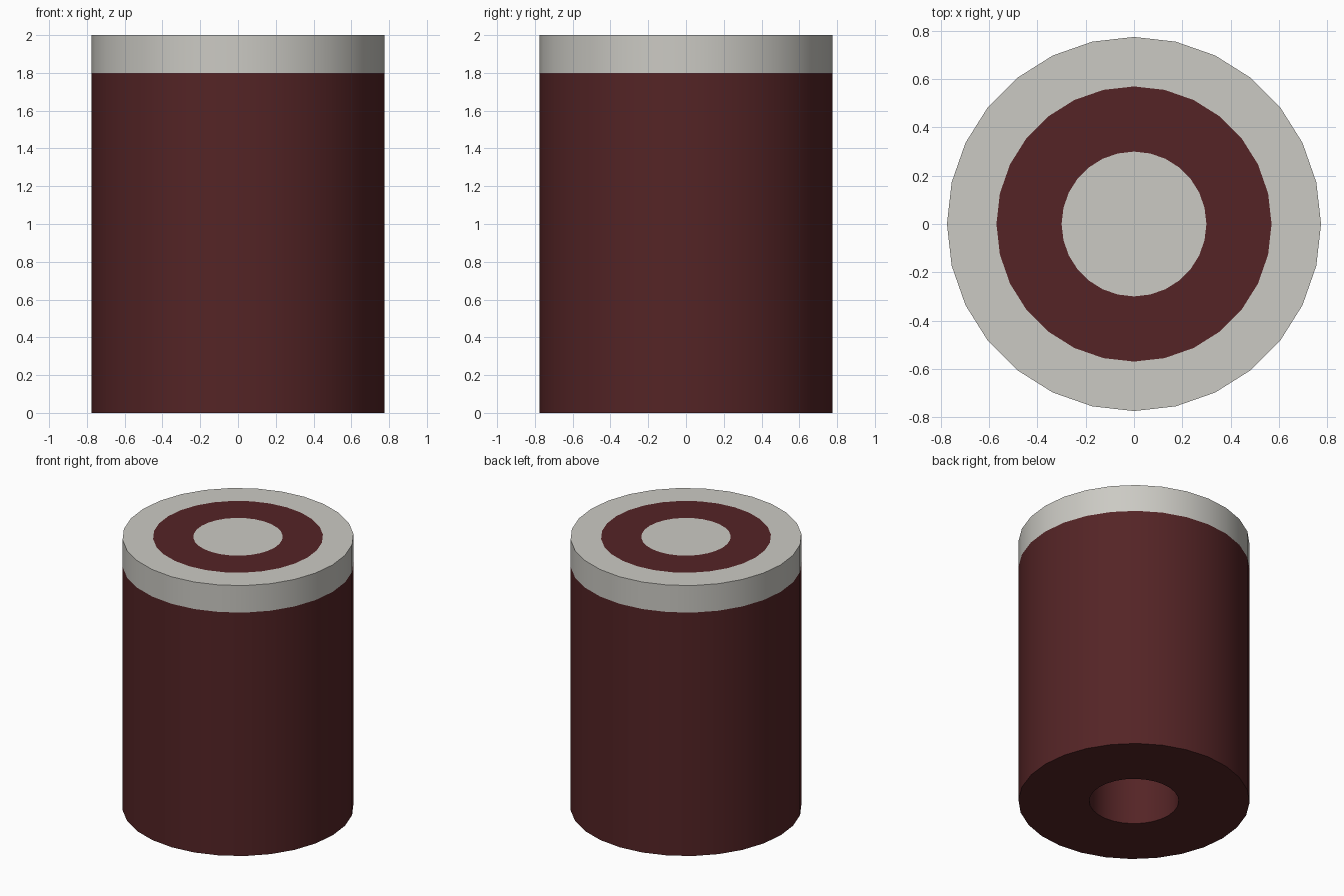
import bpy, bmesh, math

if "Cube" in bpy.data.objects:
    bpy.data.objects.remove(bpy.data.objects["Cube"])

SIDES = 28


def material(name, rgb):
    m = bpy.data.materials.new(name)
    m.diffuse_color = (*rgb, 1)
    m.use_nodes = True
    m.node_tree.nodes["Principled BSDF"].inputs["Base Color"].default_value = m.diffuse_color
    return m


RED, GREY = 0, 1
mats = [material("dark_red", (0.089, 0.0176, 0.0190)),
        material("warm_grey", (0.60, 0.59, 0.55))]


def lathe(name, profile, colours):
    """Turn a (radius, z) profile about z; one colour per profile segment."""
    bm = bmesh.new()
    rings = []
    for r, z in profile:
        n = SIDES if r > 0 else 1
        rings.append([bm.verts.new((r * math.cos(math.tau * i / SIDES),
                                    r * math.sin(math.tau * i / SIDES), z))
                      for i in range(n)])
    for a, b, colour in zip(rings, rings[1:], colours):
        for i in range(SIDES):
            j = (i + 1) % SIDES
            quad = [a[i % len(a)], a[j % len(a)], b[j % len(b)], b[i % len(b)]]
            face = bm.faces.new(list(dict.fromkeys(quad)))
            face.material_index = colour
    bmesh.ops.recalc_face_normals(bm, faces=bm.faces)
    mesh = bpy.data.meshes.new(name)
    bm.to_mesh(mesh)
    bm.free()
    for m in mats:
        mesh.materials.append(m)
    obj = bpy.data.objects.new(name, mesh)
    bpy.context.collection.objects.link(obj)
    bpy.context.view_layer.objects.active = obj
    obj.select_set(True)
    bpy.ops.object.shade_smooth_by_angle(angle=math.radians(30))
    return obj


# Hollow cylinder: bore, base, wall, top band, ringed top face
R_OUT, R_RING, R_BORE = 0.775, 0.57, 0.30
lathe("cylinder_body",
      [(0, 1.99), (R_BORE, 1.99), (R_BORE, 0), (R_OUT, 0), (R_OUT, 1.8),
       (R_OUT, 2), (R_RING, 2), (R_BORE, 2), (0, 2)],
      [GREY, RED, RED, RED, GREY, GREY, RED, GREY])
